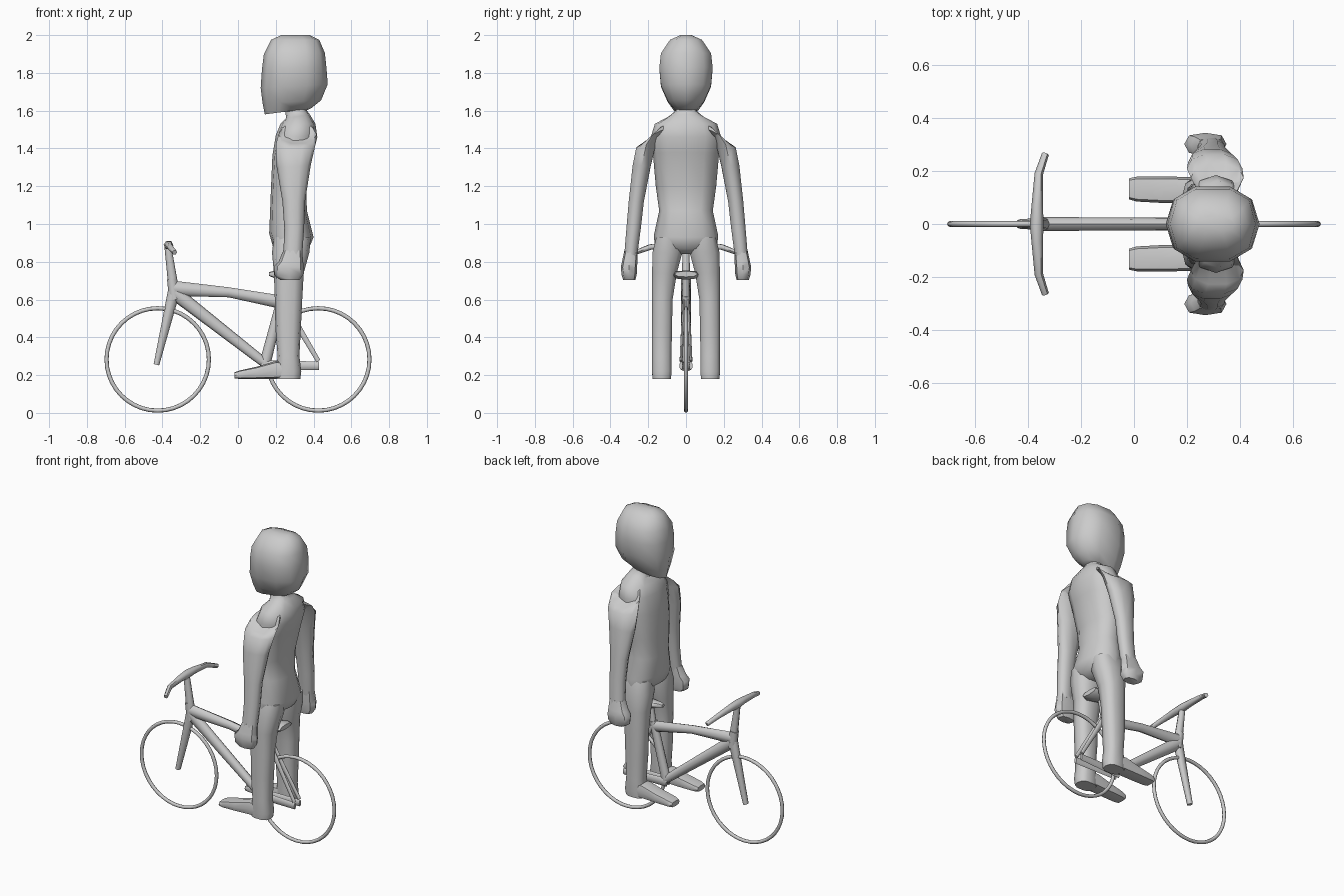
import bpy, bmesh, math
from mathutils import Vector

grey = bpy.data.materials.new("plain grey")
grey.diffuse_color = (0.6, 0.6, 0.6, 1)


def finish(ob, angle, mirror=False):
    ob.data.materials.append(grey)
    bpy.ops.object.select_all(action='DESELECT')
    ob.select_set(True)
    bpy.context.view_layer.objects.active = ob
    if mirror:
        ob.modifiers.new("Mirror", 'MIRROR').use_axis = (False, True, False)
    bpy.ops.object.shade_smooth_by_angle(angle=math.radians(angle))


def loft(name, rings, n=10, square=0.85, mirror=False, angle=50):
    """Rings: x, z of one rim point, x, z of the opposite one, y centre, half width, rise over the width."""
    bm = bmesh.new()
    loops = []
    for x0, z0, x1, z1, y, w, *rise in rings:
        mid = Vector(((x0 + x1) / 2, y, (z0 + z1) / 2))
        a = Vector(((x0 - x1) / 2, 0, (z0 - z1) / 2))
        b = Vector((0, w, rise[0] if rise else 0))
        loop = []
        for i in range(n):
            t = 2 * math.pi * i / n
            c, s = (math.copysign(abs(f) ** square, f) for f in (math.cos(t), math.sin(t)))
            loop.append(bm.verts.new(mid + a * c + b * s))
        loops.append(loop)
    for p, q in zip(loops, loops[1:]):
        for i in range(n):
            j = (i + 1) % n
            bm.faces.new((p[i], p[j], q[j], q[i]))
    bm.faces.new(loops[0])
    bm.faces.new(loops[-1])
    bmesh.ops.recalc_face_normals(bm, faces=bm.faces)
    me = bpy.data.meshes.new(name)
    bm.to_mesh(me)
    bm.free()
    ob = bpy.data.objects.new(name, me)
    bpy.context.collection.objects.link(ob)
    finish(ob, angle, mirror)
    return ob


def tube(name, a, b, ra, rb, wa, wb, y=(0, 0), mirror=False):
    """Tapered tube between two points of the x-z plane."""
    d = (Vector(b) - Vector(a)).normalized()
    nx, nz = -d.y, d.x
    rings = [(p[0] + nx * r, p[1] + nz * r, p[0] - nx * r, p[1] - nz * r, yy, w)
             for p, r, w, yy in ((a, ra, wa, y[0]), (b, rb, wb, y[1]))]
    return loft(name, rings, 8, 0.9, mirror)


# --- Rider ---
loft("head", [
    (.24, 1.605, .36, 1.60, 0, .045),
    (.142, 1.58, .39, 1.615, 0, .06),
    (.13, 1.64, .44, 1.655, 0, .10),
    (.12, 1.72, .475, 1.74, 0, .138),
    (.127, 1.82, .468, 1.83, 0, .147),
    (.137, 1.90, .46, 1.905, 0, .138),
    (.175, 1.975, .43, 1.975, 0, .088),
    (.23, 2.0, .38, 2.0, 0, .03)], 10, 0.8)

loft("torso", [
    (.24, .84, .33, .84, 0, .06),
    (.185, .88, .375, .87, 0, .165),
    (.165, .95, .40, .93, 0, .17),
    (.17, 1.07, .365, 1.07, 0, .142),
    (.175, 1.20, .36, 1.20, 0, .16),
    (.182, 1.36, .40, 1.38, 0, .175),
    (.20, 1.47, .42, 1.46, 0, .185),
    (.225, 1.53, .41, 1.53, 0, .165),
    (.255, 1.56, .38, 1.58, 0, .09),
    (.25, 1.60, .365, 1.60, 0, .055),
    (.25, 1.66, .36, 1.66, 0, .055)], 12, 0.85)

loft("arm", [
    (.25, 1.50, .39, 1.50, .12, .03, -.05),
    (.215, 1.475, .415, 1.475, .175, .055, -.05),
    (.20, 1.42, .41, 1.42, .21, .056, -.015),
    (.205, 1.30, .385, 1.31, .235, .05),
    (.235, 1.12, .355, 1.12, .263, .042),
    (.245, .98, .35, .98, .277, .04),
    (.24, .83, .34, .83, .293, .036)], 10, 0.9, True)

loft("hand", [
    (.24, .86, .34, .86, .291, .035),
    (.215, .80, .345, .80, .298, .041),
    (.19, .775, .35, .77, .302, .043),
    (.195, .725, .348, .735, .301, .04),
    (.225, .703, .325, .703, .30, .032)], 8, 0.75, True)

loft("leg", [
    (.19, .93, .385, .93, .09, .07),
    (.18, .85, .378, .85, .098, .082),
    (.19, .74, .348, .74, .114, .068),
    (.195, .60, .34, .60, .125, .056),
    (.198, .45, .333, .45, .127, .055),
    (.21, .30, .325, .30, .128, .053),
    (.20, .22, .335, .22, .128, .054),
    (.20, .18, .33, .18, .128, .05)], 10, 0.75, True)

loft("shoe", [
    (.30, .27, .30, .18, .128, .048),
    (.20, .275, .20, .18, .128, .05),
    (.10, .245, .10, .18, .13, .05),
    (.01, .225, .01, .18, .132, .047),
    (-.018, .215, -.018, .182, .133, .04)], 8, 0.6, True)

# --- Wheels ---
for side, x in (("front", -.425), ("rear", .425)):
    bpy.ops.mesh.primitive_torus_add(
        location=(x, 0, .283), rotation=(math.pi / 2, 0, 0),
        major_segments=40, minor_segments=8, major_radius=.271, minor_radius=.011)
    bpy.context.object.name = side + "_wheel"
    finish(bpy.context.object, 60)

# --- Frame ---
tube("head_tube", (-.335, .60), (-.35, .71), .03, .026, .026, .026)
loft("top_tube", [
    (-.345, .70, -.345, .62, 0, .026),
    (-.05, .665, -.05, .612, 0, .025),
    (.24, .62, .24, .548, 0, .022)], 8, 0.9)
tube("down_tube", (-.335, .635), (.14, .265), .038, .025, .026, .024)
tube("seat_tube", (.14, .25), (.235, .62), .03, .024, .024, .022)
tube("seat_post", (.23, .58), (.255, .72), .018, .018, .018, .018)
tube("seat_stay", (.24, .59), (.425, .275), .018, .012, .008, .008, (.012, .026), True)
tube("chain_stay", (.13, .25), (.43, .25), .028, .022, .009, .009, (.014, .026), True)
tube("fork", (-.34, .64), (-.432, .255), .032, .015, .024, .018)
tube("stem", (-.345, .69), (-.372, .885), .026, .018, .022, .018)

# --- Saddle ---
loft("saddle", [
    (.165, .745, .165, .725, 0, .014),
    (.19, .752, .19, .715, 0, .022),
    (.26, .75, .26, .705, 0, .042),
    (.32, .755, .32, .705, 0, .07),
    (.345, .75, .345, .72, 0, .06)], 8, 0.8)

# --- Handlebar ---
curve = bpy.data.curves.new("handlebar", 'CURVE')
curve.dimensions = '3D'
curve.bevel_depth = .018
curve.bevel_resolution = 1
curve.use_fill_caps = True
half = [(-.368, 0, .888, 1.45), (-.366, .07, .888, 1.2), (-.36, .19, .878, .9), (-.335, .265, .85, .75)]
points = [(x, -y, z, r) for x, y, z, r in half[:0:-1]] + half
spline = curve.splines.new('POLY')
spline.points.add(len(points) - 1)
for p, (x, y, z, r) in zip(spline.points, points):
    p.co = (x, y, z, 1)
    p.radius = r
bar = bpy.data.objects.new("handlebar", curve)
bpy.context.collection.objects.link(bar)
bpy.ops.object.select_all(action='DESELECT')
bar.select_set(True)
bpy.context.view_layer.objects.active = bar
bpy.ops.object.convert(target='MESH')
finish(bpy.context.object, 60)
